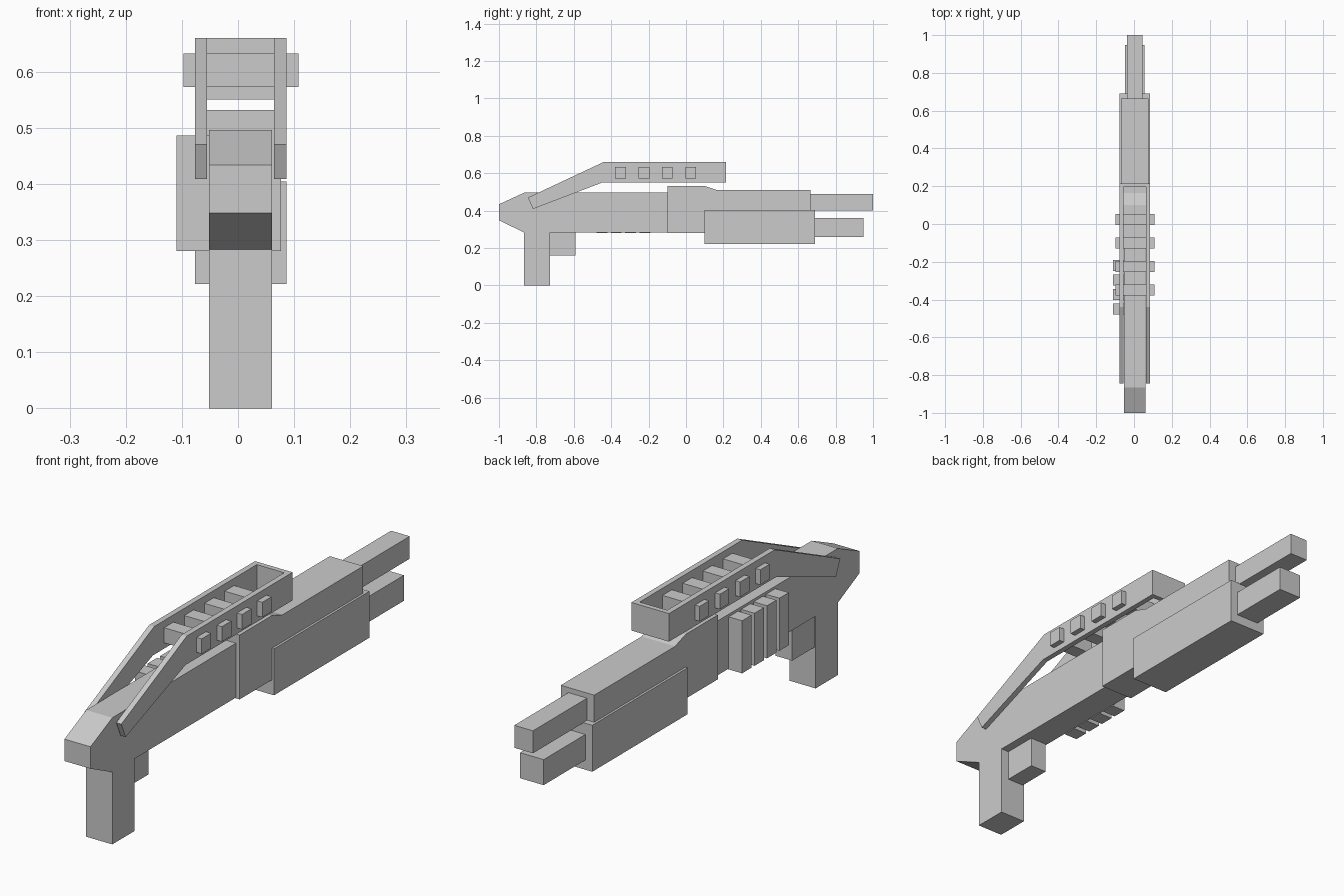
import bpy
import bmesh

cube = bpy.data.objects.get("Cube")
if cube:
    bpy.data.objects.remove(cube, do_unlink=True)

# Single flat grey
grey = bpy.data.materials.new("plain_grey")
grey.use_nodes = True
colour = (0.6, 0.6, 0.6, 1)
grey.diffuse_color = colour
grey.node_tree.nodes["Principled BSDF"].inputs["Base Color"].default_value = colour


def extrude(name, profile, x0, x1):
    """Side profile of (y, z) points, extruded from x0 to x1."""
    bm = bmesh.new()
    face = bm.faces.new([bm.verts.new((x0, y, z)) for y, z in profile])
    out = bmesh.ops.extrude_face_region(bm, geom=[face])
    moved = [v for v in out["geom"] if isinstance(v, bmesh.types.BMVert)]
    bmesh.ops.translate(bm, verts=moved, vec=(x1 - x0, 0, 0))
    bmesh.ops.recalc_face_normals(bm, faces=bm.faces)
    mesh = bpy.data.meshes.new(name)
    bm.to_mesh(mesh)
    bm.free()
    mesh.materials.append(grey)
    obj = bpy.data.objects.new(name, mesh)
    bpy.context.collection.objects.link(obj)
    return obj


def block(name, x, y, z):
    """Box from (low, high) ranges."""
    return extrude(name, [(y[0], z[0]), (y[1], z[0]), (y[1], z[1]), (y[0], z[1])], *x)


BODY = (-0.052, 0.061)

# Rear body with tapered end, grip and trigger block
extrude("rear_body", [(-1, 0.348), (-0.865, 0.283), (-0.1, 0.283), (-0.1, 0.496),
                      (-0.865, 0.496), (-1, 0.434)], *BODY)
block("grip", BODY, (-0.865, -0.728), (0, 0.285))
block("trigger_block", (-0.047, 0.026), (-0.728, -0.59), (0.16, 0.285))

# Fore body with stepped top, sliding fore grip, barrels
extrude("fore_body", [(-0.1, 0.28), (0.12, 0.28), (0.12, 0.4), (0.665, 0.4),
                      (0.665, 0.51), (0.165, 0.51), (0.1, 0.532), (-0.1, 0.532)],
        -0.068, 0.077)
block("fore_grip", (-0.077, 0.086), (0.1, 0.69), (0.222, 0.404))
block("upper_barrel", (-0.037, 0.044), (0.66, 1), (0.402, 0.49))
block("lower_barrel", (-0.047, 0.055), (0.68, 0.948), (0.26, 0.36))

# Carry handle: two bent rails joined by an end plate and cross bars
rail = [(0.215, 0.55), (0.215, 0.66), (-0.44, 0.66), (-0.845, 0.47),
        (-0.818, 0.409), (-0.448, 0.55)]
extrude("handle_rail_left", rail, 0.064, 0.086)
extrude("handle_rail_right", rail, -0.077, -0.055)
block("handle_end_plate", (-0.06, 0.07), (0.195, 0.215), (0.55, 0.66))
for i in range(4):
    y = -0.35 + i * 0.125
    block(f"handle_cross_bar_{i + 1}", (-0.097, 0.108), (y - 0.029, y + 0.029), (0.573, 0.632))

# Row of side cartridges
for i in range(4):
    y = -0.45 + i * 0.077
    block(f"side_cartridge_{i + 1}", (-0.11, -0.05), (y - 0.029, y + 0.029), (0.28, 0.486))
